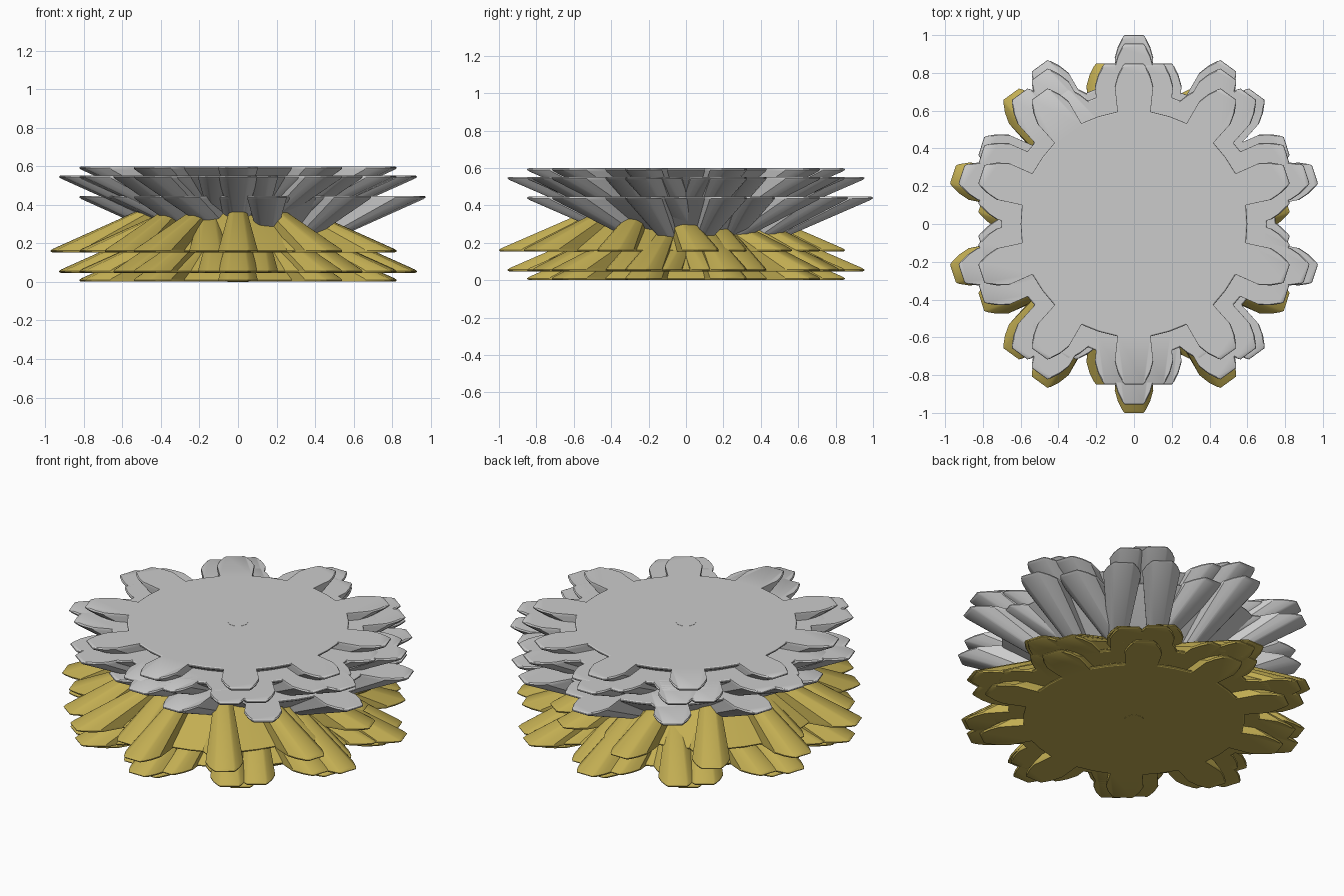
import bpy, bmesh, math

if "Cube" in bpy.data.objects:
    bpy.data.objects.remove(bpy.data.objects["Cube"])

TEETH = 10
DEPTH = 0.36


def material(name, rgb):
    m = bpy.data.materials.new(name)
    m.diffuse_color = (*rgb, 1)
    m.use_nodes = True
    m.node_tree.nodes["Principled BSDF"].inputs["Base Color"].default_value = m.diffuse_color
    return m


silver = material("silver grey", (0.60, 0.60, 0.60))
gold = material("gold", (0.54, 0.42, 0.085))

# One petal in (sideways, outward), then the valley point before the next petal
PETAL = [(-0.088, 0.595), (-0.102, 0.73), (-0.085, 0.79), (-0.062, 0.835), (-0.05, 0.85),
         (0.05, 0.85), (0.062, 0.835), (0.085, 0.79), (0.102, 0.73), (0.088, 0.595)]


def outline():
    pts = []
    for i in range(TEETH):
        a = math.pi / 2 + i * math.tau / TEETH
        ux, uy = math.cos(a), math.sin(a)
        for s, r in PETAL:
            pts.append((r * ux - s * uy, r * uy + s * ux))
        b = a + math.pi / TEETH
        pts.append((0.60 * math.cos(b), 0.60 * math.sin(b)))
    return pts


def flower(name, mat, x, y, z, direction):
    """Flat petalled face at z, tapering to a small hub along direction."""
    bm = bmesh.new()
    rings = []
    for scale, drop in [(0.988, 0), (0.998, 0.004), (1, 0.009), (0.985, 0.018), (0.06, DEPTH)]:
        rings.append([bm.verts.new((x + px * scale, y + py * scale, z + direction * drop))
                      for px, py in outline()])
    for a, b in zip(rings, rings[1:]):
        for i in range(len(a)):
            j = (i + 1) % len(a)
            bm.faces.new((a[i], a[j], b[j], b[i]))
    bm.faces.new(rings[0])
    bm.faces.new(rings[-1])
    bmesh.ops.recalc_face_normals(bm, faces=bm.faces)
    return finish(name, mat, bm)


def finish(name, mat, bm):
    me = bpy.data.meshes.new(name)
    bm.to_mesh(me)
    bm.free()
    me.materials.append(mat)
    ob = bpy.data.objects.new(name, me)
    bpy.context.collection.objects.link(ob)
    bpy.ops.object.select_all(action='DESELECT')
    ob.select_set(True)
    bpy.context.view_layer.objects.active = ob
    bpy.ops.object.shade_smooth_by_angle(angle=math.radians(30))
    return ob


def hub(name, mat, z):
    """Small round centre set into the face."""
    bm = bmesh.new()
    bmesh.ops.create_cone(bm, cap_ends=True, segments=32, radius1=0.054, radius2=0.054, depth=0.02)
    bmesh.ops.translate(bm, verts=bm.verts, vec=(0, 0, z))
    finish(name, mat, bm)


# Silver flowers open upward, gold ones downward; each stack steps outward
for label, mat, side in (("silver", silver, 1), ("gold", gold, -1)):
    def level(h):
        return 0.3 + side * h

    flower(label + "_face_flower", mat, 0, 0, level(0.299), -side)
    for k, (dx, dy) in enumerate([(1, 0), (0, 1), (-1, 0), (0, -1)]):
        flower(f"{label}_middle_flower_{k + 1}", mat, dx * 0.105, dy * 0.105, level(0.253), -side)
    for k, (dx, dy) in enumerate([(1, 0), (0, 1)]):
        flower(f"{label}_outer_flower_{k + 1}", mat, side * dx * 0.15, side * dy * 0.15,
               level(0.147), -side)
    hub(label + "_centre", mat, level(0.29))
